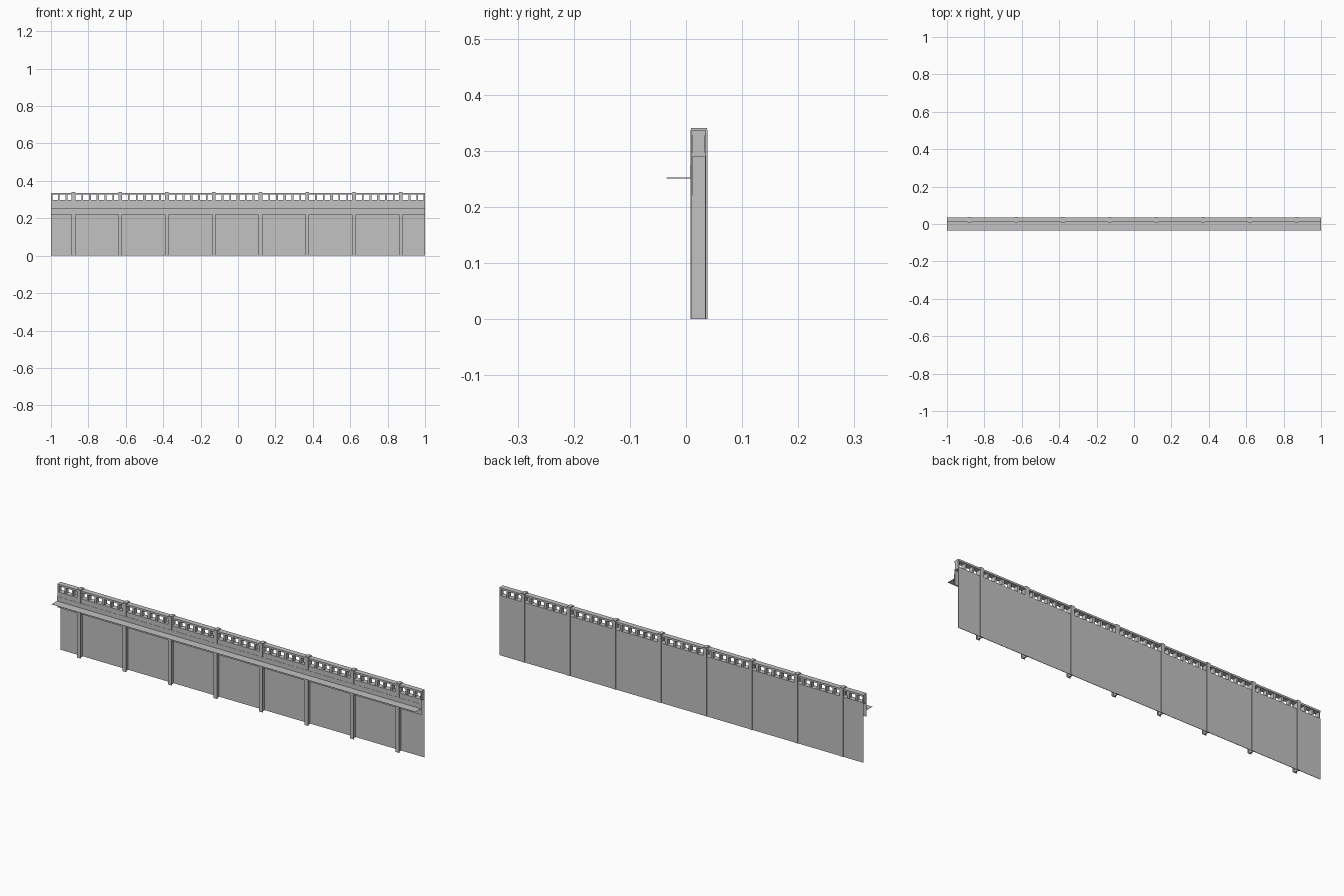
import bpy
import bmesh

if "Cube" in bpy.data.objects:
    bpy.data.objects.remove(bpy.data.objects["Cube"])

grey = bpy.data.materials.new("concrete_grey")
grey.use_nodes = True
colour = (0.54, 0.54, 0.54, 1)
grey.diffuse_color = colour
grey.node_tree.nodes["Principled BSDF"].inputs["Base Color"].default_value = colour


def boxes(name, spans):
    """One object made of boxes, each given as x, y and z ranges."""
    bm = bmesh.new()
    for span in spans:
        for v in bmesh.ops.create_cube(bm, size=1)["verts"]:
            for axis, (low, high) in enumerate(span):
                v.co[axis] = low if v.co[axis] < 0 else high
    mesh = bpy.data.meshes.new(name)
    bm.to_mesh(mesh)
    bm.free()
    mesh.materials.append(grey)
    obj = bpy.data.objects.new(name, mesh)
    bpy.context.collection.objects.link(obj)
    return obj


BAYS = 8
PITCH = 2 / BAYS
LENGTH = (-1, 1)
PILLAR_X = [-0.88 + PITCH * i for i in range(BAYS)]

# Thin wall sheet at the back and the shorter parapet sheet at the front
boxes("wall_panel", [(LENGTH, (0.034, 0.036), (0, 0.297))])
boxes("parapet_board", [(LENGTH, (0.010, 0.012), (0.22, 0.297))])

# Walkway shelf with its upright lip
boxes("walkway", [(LENGTH, (-0.035, 0.010), (0.251, 0.252))])
boxes("walkway_lip", [(LENGTH, (0.007, 0.008), (0.252, 0.275))])

# Sill and rail above and below the row of openings
boxes("sill", [(LENGTH, (0.010, 0.036), (0.29, 0.297))])
boxes("top_rail", [(LENGTH, (0.010, 0.036), (0.327, 0.336))])

# Bars between the openings, wider where two bays meet
bars = []
WINDOWS = 6
for i in range(BAYS * WINDOWS + 1):
    x = -1 + i * PITCH / WINDOWS
    half = 0.007 if i % WINDOWS == 0 else 0.0045
    bars.append(((max(-1, x - half), min(1, x + half)), (0.012, 0.034), (0.297, 0.327)))
boxes("opening_bars", bars)

# Steel pillars: two flanges, a web and a cap
for i, x in enumerate(PILLAR_X):
    wide = (x - 0.01, x + 0.01)
    boxes(f"pillar_{i + 1}", [
        (wide, (0.008, 0.011), (0, 0.338)),
        (wide, (0.035, 0.038), (0, 0.338)),
        ((x - 0.003, x + 0.003), (0.011, 0.035), (0, 0.338)),
        ((x - 0.009, x + 0.009), (0.009, 0.037), (0.33, 0.341)),
    ])
